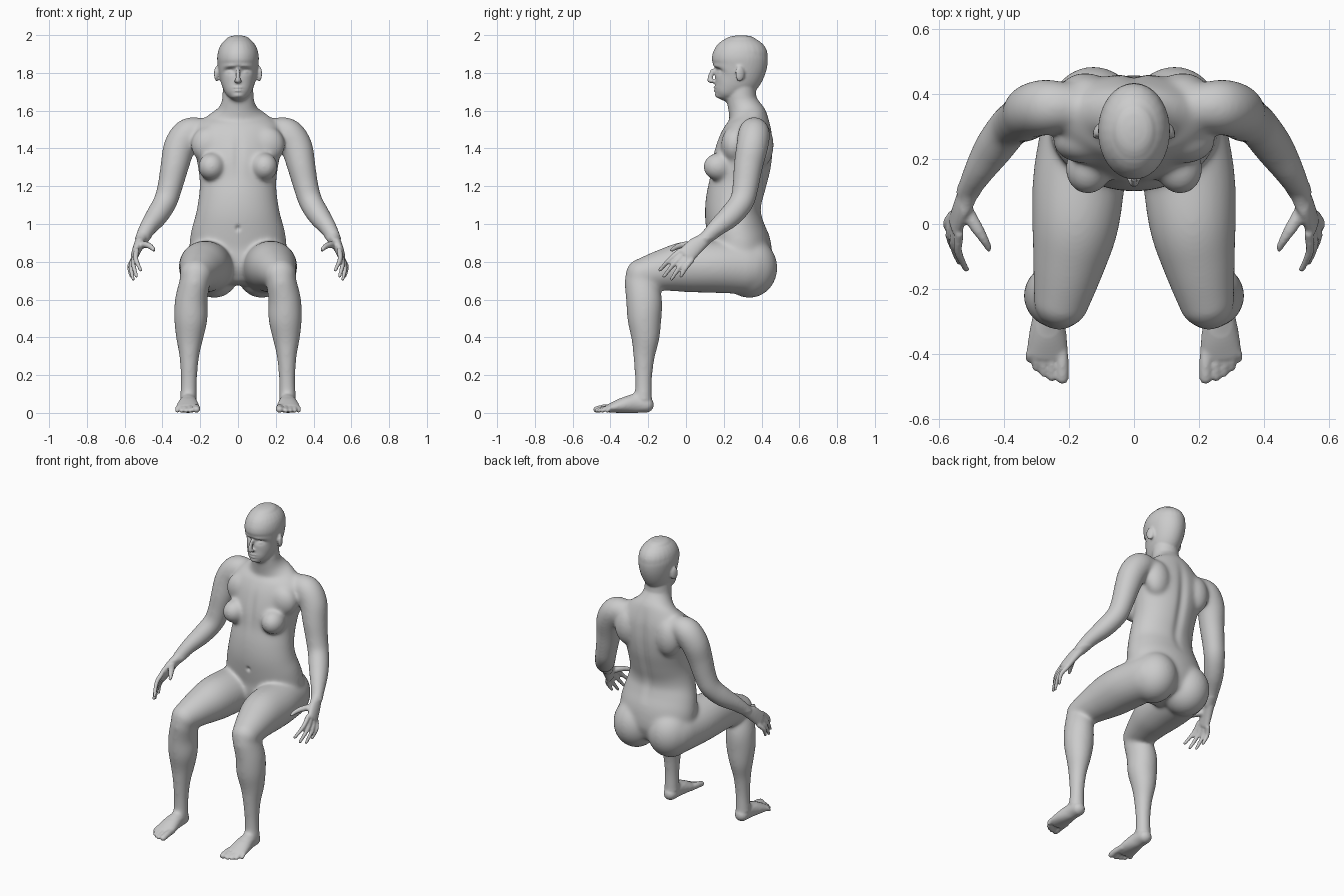
import bpy, bmesh, math
from mathutils import Vector, Matrix

cube = bpy.data.objects.get("Cube")
if cube:
    bpy.data.objects.remove(cube)

bm = bmesh.new()
X, Y = Vector((1, 0, 0)), Vector((0, 1, 0))


def spline(rows, steps=5):
    """Catmull-Rom interpolation of rows of numbers."""
    rows = [Vector(r) for r in rows]
    out = []
    for i in range(len(rows) - 1):
        p0, p1 = rows[max(i - 1, 0)], rows[i]
        p2, p3 = rows[i + 1], rows[min(i + 2, len(rows) - 1)]
        for k in range(steps):
            t = k / steps
            out.append(p1 + (p2 - p0) * (t / 2)
                       + (2 * p0 - 5 * p1 + 4 * p2 - p3) * (t * t / 2)
                       + (3 * p1 - p0 - 3 * p2 + p3) * (t ** 3 / 2))
    return out + [rows[-1]]


def tube(rows, side=X, segments=24, dome=1.0):
    """Loft ellipses (x, y, z, radius along side, other radius) with domed ends."""
    pts = spline(rows)
    pos = [Vector(p[:3]) for p in pts]
    rings = []
    for i, p in enumerate(pts):
        tan = (pos[min(i + 1, len(pos) - 1)] - pos[max(i - 1, 0)]).normalized()
        rings.append((pos[i], tan, p[3], p[4]))

    def cap(ring, sign):
        c, tan, a, b = ring
        angles = [math.radians(d) for d in (25, 50, 75)]
        return [(c + tan * sign * dome * min(a, b) * math.sin(g), tan,
                 a * math.cos(g), b * math.cos(g)) for g in angles]

    rings = cap(rings[0], -1)[::-1] + rings + cap(rings[-1], 1)
    loops = []
    for c, tan, a, b in rings:
        u = (side - tan * side.dot(tan)).normalized()
        v = tan.cross(u)
        angles = [math.tau * k / segments for k in range(segments)]
        loops.append([bm.verts.new(c + u * a * math.cos(g) + v * b * math.sin(g))
                      for g in angles])
    for lo, hi in zip(loops, loops[1:]):
        for k in range(segments):
            n = (k + 1) % segments
            bm.faces.new((lo[k], lo[n], hi[n], hi[k]))
    bm.faces.new(loops[0][::-1])
    bm.faces.new(loops[-1])


def ball(centre, radii, tilt=0):
    m = Matrix.Translation(centre) @ Matrix.Rotation(tilt, 4, "Z") @ Matrix.Diagonal((*radii, 1))
    bmesh.ops.create_uvsphere(bm, u_segments=24, v_segments=16, radius=1, matrix=m)


# Arm, from shoulder to wrist
tube([(.19, .36, 1.495, .07, .07), (.26, .36, 1.48, .085, .085), (.31, .35, 1.41, .085, .085),
      (.335, .33, 1.31, .078, .076), (.36, .315, 1.2, .07, .067), (.385, .295, 1.12, .066, .064),
      (.43, .235, 1.045, .063, .06), (.475, .165, .985, .05, .048), (.51, .1, .925, .034, .038)],
     side=Y)

# Hand: palm, four fingers, thumb
across = Vector((-.1, -.75, .6)).normalized()
tube([(.508, .1, .925, .038, .03), (.528, .05, .885, .046, .026), (.548, 0, .835, .048, .02)],
     side=across, dome=.6)
tips = [(.515, -.14, .757), (.537, -.117, .725), (.555, -.077, .71), (.565, -.027, .725)]
for k, tip in enumerate(tips):
    root = Vector((.537, -.03, .862)).lerp(Vector((.556, .03, .81)), k / 3)
    tip = Vector(tip)
    mid = root.lerp(tip, .5) + Vector((.014, 0, .006))
    tube([(*root, .015, .015), (*mid, .0135, .0135), (*tip, .01, .01)], Y, 12)
tube([(.525, .06, .89, .022, .022), (.487, -.005, .892, .018, .02),
      (.462, -.045, .882, .015, .015), (.446, -.075, .865, .011, .011)], Vector((0, 0, 1)), 12)

# Leg: thigh, shin, foot, toes
tube([(.15, .32, .77, .13, .14), (.168, .15, .775, .142, .138), (.18, 0, .775, .134, .135),
      (.2, -.12, .758, .113, .112), (.222, -.235, .735, .088, .086)])
tube([(.228, -.24, .7, .08, .088), (.247, -.222, .6, .087, .096), (.25, -.22, .5, .089, .091),
      (.256, -.215, .4, .073, .076), (.258, -.222, .3, .053, .058), (.26, -.225, .18, .044, .046),
      (.262, -.225, .08, .046, .046)])
tube([(.262, -.212, .045, .043, .042), (.263, -.27, .053, .046, .052),
      (.265, -.34, .041, .058, .04), (.266, -.4, .027, .064, .025)])
toes = [(.22, -.474, .02), (.252, -.472, .014), (.277, -.46, .013), (.3, -.443, .013),
        (.321, -.417, .012)]
for x, y, r in toes:
    tube([(x * .9 + .026, -.37, .03, r, r), (x, (y - .38) / 2, .028, r, r), (x, y, r, r, r * .9)], X, 12)

# Chest, shoulder blade, buttock, ear
ball((.138, .175, 1.305), (.073, .085, .075), tilt=.2)
ball((.15, .255, 1.42), (.1, .07, .1))
ball((.15, .395, 1.42), (.085, .07, .12))
ball((.125, .335, .77), (.14, .15, .16))
ball((.113, .285, 1.797), (.012, .026, .042), tilt=.35)

# Mirror the limbs to the other side
copy = bmesh.ops.duplicate(bm, geom=bm.verts[:] + bm.edges[:] + bm.faces[:])["geom"]
for v in copy:
    if isinstance(v, bmesh.types.BMVert):
        v.co.x *= -1

# Trunk and neck: (height, front, back, half width)
trunk = [(.72, .16, .43, .18), (.79, .125, .455, .24), (.88, .12, .452, .258), (.97, .108, .42, .247),
         (1.05, .1, .4, .225), (1.13, .105, .405, .21), (1.22, .122, .43, .203),
         (1.32, .135, .455, .215), (1.42, .165, .465, .235), (1.5, .2, .458, .235),
         (1.56, .225, .435, .18), (1.605, .222, .405, .112), (1.66, .217, .375, .085),
         (1.75, .22, .37, .08)]


def stack(rows, dome):
    tube([(0, (f + b) / 2, z, w, (b - f) / 2) for z, f, b, w in rows], X, 40, dome)


stack(trunk, .3)

# Head and nose
stack([(1.672, .152, .215, .035), (1.695, .14, .26, .06), (1.73, .134, .325, .08),
       (1.78, .136, .395, .097), (1.84, .138, .428, .107), (1.89, .138, .432, .11),
       (1.94, .16, .412, .097), (1.975, .2, .37, .066)], .4)
ball((0, .288, 1.895), (.108, .145, .105))
tube([(0, .143, 1.815, .011, .014), (0, .13, 1.785, .012, .014), (0, .126, 1.762, .016, .014)], X, 12)
ball((0, .138, 1.757), (.023, .014, .01))

# Fuse everything into one skin
bmesh.ops.recalc_face_normals(bm, faces=bm.faces[:])
mesh = bpy.data.meshes.new("body")
bm.to_mesh(mesh)
bm.free()
body = bpy.data.objects.new("body", mesh)
bpy.context.collection.objects.link(body)
fuse = body.modifiers.new("fuse", "REMESH")
fuse.mode = "VOXEL"
fuse.voxel_size = .0065
skin = bpy.data.meshes.new_from_object(body.evaluated_get(bpy.context.evaluated_depsgraph_get()))
body.modifiers.clear()
body.data = skin
bpy.data.meshes.remove(mesh)
skin.name = "body"

bm = bmesh.new()
bm.from_mesh(skin)


def is_detail(c):
    hand = abs(c.x) > .43 and c.z < .93
    return hand or c.z < .08 or c.z > 1.67


# Blend the large forms, and only lightly soften hands, feet and face
broad = [v for v in bm.verts if not is_detail(v.co)]
for _ in range(30):
    bmesh.ops.smooth_vert(bm, verts=broad, factor=.5, use_axis_x=True, use_axis_y=True, use_axis_z=True)
for _ in range(3):
    bmesh.ops.smooth_vert(bm, verts=bm.verts[:], factor=.5, use_axis_x=True, use_axis_y=True, use_axis_z=True)

# Sculpted relief on the front: (x, z, width, height, push back)
relief = [(.043, 1.813, .024, .014, .017), (.043, 1.808, .015, .008, -.011),
          (.04, 1.838, .03, .008, -.004), (0, 1.724, .022, .005, -.008),
          (0, 1.708, .019, .006, -.008), (0, 1.716, .026, .003, .004),
          (0, 1.682, .025, .012, -.005), (0, .98, .012, .014, .012), (0, 1.36, .025, .1, .008)]
for v in bm.verts:
    c = v.co
    if c.y < .22 and abs(c.x) < .2:
        for x, z, w, h, push in relief:
            d = ((abs(c.x) - x) / w) ** 2 + ((c.z - z) / h) ** 2
            c.y += push * math.exp(-d)
    # Groove along the spine
    if c.y > .35 and .95 < c.z < 1.6:
        c.y -= .014 * math.exp(-(c.x / .03) ** 2) * math.sin((c.z - .95) / .65 * math.pi)
low = min(v.co.z for v in bm.verts)
bmesh.ops.translate(bm, verts=bm.verts[:], vec=(0, 0, -low))
for f in bm.faces:
    f.smooth = True
bm.to_mesh(skin)
bm.free()

# Plain grey clay
clay = bpy.data.materials.new("grey_clay")
clay.use_nodes = True
colour = (.6, .6, .6, 1)
clay.diffuse_color = colour
clay.node_tree.nodes["Principled BSDF"].inputs["Base Color"].default_value = colour
skin.materials.clear()
skin.materials.append(clay)
